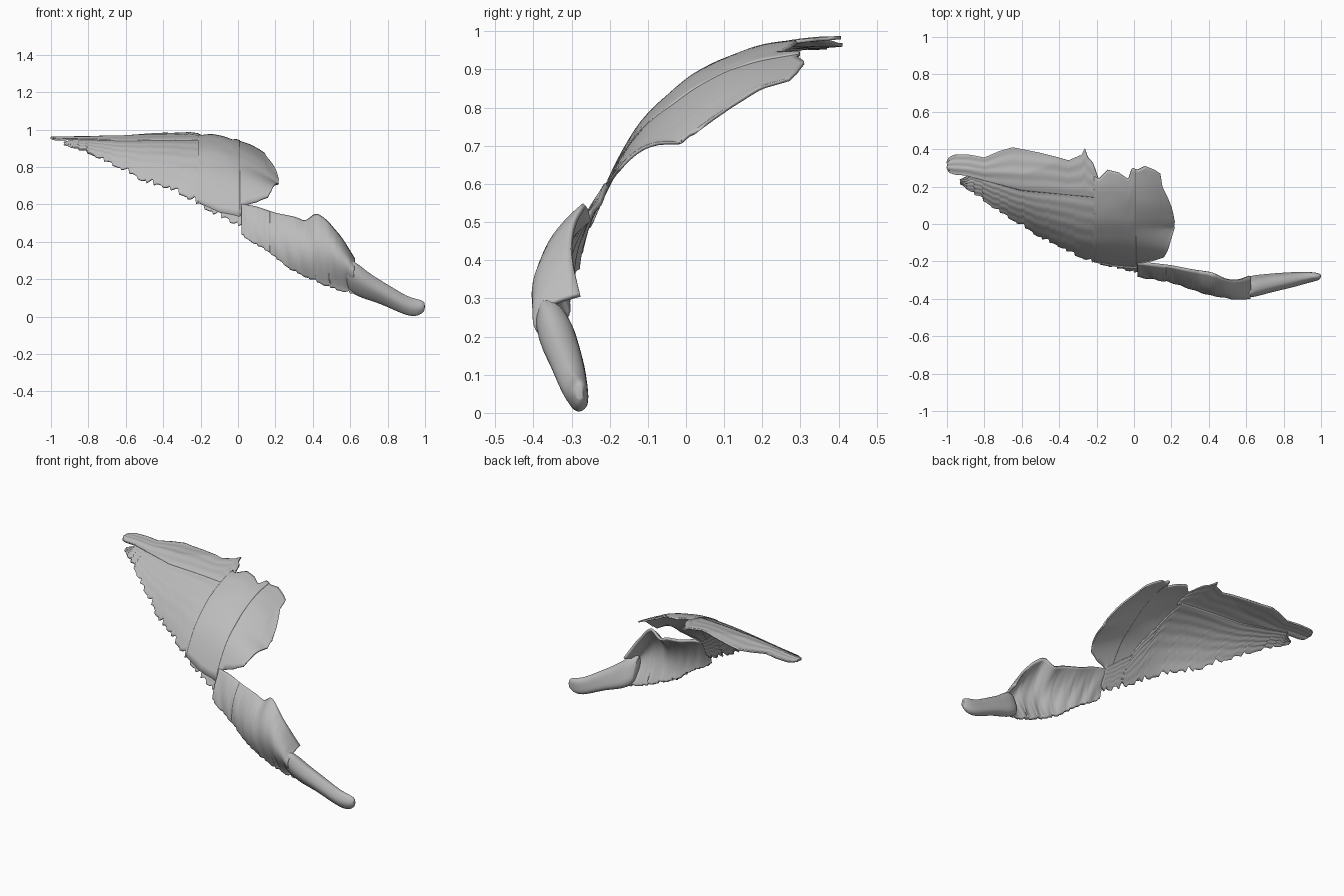
import bpy, math
from mathutils import Vector

cube = bpy.data.objects.get("Cube")
if cube:
    bpy.data.objects.remove(cube, do_unlink=True)

grey = bpy.data.materials.new("plain grey")
grey.use_nodes = True
tone = (0.5, 0.5, 0.5, 1)
grey.diffuse_color = tone
grey.node_tree.nodes["Principled BSDF"].inputs["Base Color"].default_value = tone


def lerp(points, t):
    """Piecewise linear value of a list of (position, value) pairs."""
    if t <= points[0][0]:
        return points[0][1]
    for (a, start), (b, end) in zip(points, points[1:]):
        if t <= b:
            return start + (end - start) * (t - a) / (b - a)
    return points[-1][1]


def soft(points, t, blur=0.03):
    """Same, with the corners rounded off."""
    return sum(lerp(points, t + blur * k / 2) for k in range(-2, 3)) / 5


def ragged(t, step, depth):
    """Saw-tooth notches for feather ends."""
    phase = t / step
    return depth * (phase - math.floor(phase)) * (0.6 + 0.4 * math.sin(phase * 2.3))


def make_object(name, verts, faces, thickness=0):
    mesh = bpy.data.meshes.new(name)
    mesh.from_pydata(verts, [], faces)
    mesh.materials.append(grey)
    obj = bpy.data.objects.new(name, mesh)
    bpy.context.collection.objects.link(obj)
    if thickness:
        shell = obj.modifiers.new("thickness", "SOLIDIFY")
        shell.thickness = thickness
        shell.offset = 0
    bpy.ops.object.select_all(action="DESELECT")
    obj.select_set(True)
    bpy.context.view_layer.objects.active = obj
    bpy.ops.object.shade_smooth_by_angle(angle=math.radians(40))
    return obj


def sheet(name, point, across, along, thickness):
    """Grid surface from point(u, v), with u and v running from 0 to 1."""
    verts = [point(i / across, j / along)
             for i in range(across + 1) for j in range(along + 1)]
    row = along + 1
    faces = [(i * row + j, (i + 1) * row + j, (i + 1) * row + j + 1, i * row + j + 1)
             for i in range(across) for j in range(along)]
    return make_object(name, verts, faces, thickness)


# Domed surface shared by all layers of the feather fan, level towards the tip
ridge = [(-0.28, 0.43), (-0.24, 0.52), (-0.2, 0.615), (-0.15, 0.71), (-0.1, 0.78),
         (0, 0.87), (0.1, 0.925), (0.2, 0.958), (0.3, 0.975), (0.42, 0.985)]
ceiling = [(-1, 0.955), (-0.6, 0.963), (-0.25, 0.99)]


def dome(x, y):
    side = x + 0.2
    if side > 0:
        drop = 0.85 * side ** 2 * min(1, max(0, (y + 0.22) * 5))
    else:
        drop = min(0.75 * math.exp(-9 * (y + 0.05)), 1.5) * side ** 2
    return min(soft(ridge, y) - drop, lerp(ceiling, x))


def fan_layer(name, left, right, low, high, lift, ribs, notch, across, along):
    def point(u, v):
        x = left + (right - left) * u
        bottom = lerp(low, x) + ragged(x, 0.045, notch)
        top = lerp(high, x)
        y = bottom + (top - bottom) * v
        ripple = 0.0012 * math.sin(v * ribs + 2 * math.sin(x * 5))
        return Vector((x, y, dome(x, y) + lift + ripple))
    return sheet(name, point, across, along, 0.009)


# Long feathers: leading layer and trailing layer
split = [(-1, 0.3), (-0.99, 0.275), (-0.96, 0.265), (-0.9, 0.26), (-0.6, 0.18), (-0.18, 0.14)]
leading = [(-1, 0.33), (-0.99, 0.355), (-0.96, 0.37), (-0.88, 0.37), (-0.8, 0.355),
           (-0.72, 0.39), (-0.65, 0.41), (-0.5, 0.38), (-0.42, 0.36), (-0.35, 0.34),
           (-0.28, 0.37), (-0.26, 0.41), (-0.25, 0.36), (-0.22, 0.33), (-0.19, 0.24)]
fan_layer("leading_feathers", -1, -0.19, split, leading, 0.001, 20, 0, 90, 30)

trailing = [(-0.93, 0.21), (-0.8, 0.12), (-0.7, 0.05), (-0.6, -0.01), (-0.5, -0.075),
            (-0.4, -0.12), (-0.3, -0.175), (-0.2, -0.21), (-0.1, -0.235), (0.03, -0.262)]
overlap = [(-0.93, 0.235), (-0.9, 0.25), (-0.87, 0.28), (-0.6, 0.2), (-0.21, 0.16),
           (-0.18, 0), (-0.1, -0.15), (0.03, -0.2)]
fan_layer("trailing_feathers", -0.93, 0.03, trailing, overlap, -0.003, 35, 0.022, 170, 40)

# Short covering feathers in two overlapping panels
cover_low = [(-0.22, -0.2), (-0.1, -0.225), (0.01, -0.235), (0.04, -0.205), (0.1, -0.195),
             (0.16, -0.175), (0.18, -0.14), (0.2, -0.07), (0.215, -0.02)]
cover_high = [(-0.22, 0.26), (-0.19, 0.24), (-0.14, 0.29), (-0.08, 0.275), (-0.03, 0.24),
              (-0.01, 0.3), (0.02, 0.29), (0.06, 0.31), (0.11, 0.29), (0.14, 0.27),
              (0.15, 0.2), (0.18, 0.14), (0.2, 0.09), (0.215, 0.03)]
fan_layer("outer_coverts", -0.215, 0.01, cover_low, cover_high, 0.003, 18, 0, 30, 30)
fan_layer("inner_coverts", -0.005, 0.215, cover_low, cover_high, 0, 12, 0, 40, 30)

# Curved inner wing: lower edge, bulging middle and upper edge
top_z = [(0.02, 0.6), (0.1, 0.585), (0.2, 0.55), (0.3, 0.53), (0.36, 0.505), (0.42, 0.55),
         (0.47, 0.515), (0.55, 0.42), (0.6, 0.34), (0.63, 0.29)]
top_y = [(0.02, -0.205), (0.2, -0.225), (0.3, -0.245), (0.42, -0.262), (0.5, -0.3),
         (0.57, -0.3), (0.63, -0.27)]
mid_y = [(0.02, -0.245), (0.2, -0.295), (0.3, -0.335), (0.4, -0.37), (0.55, -0.4), (0.63, -0.39)]
low_z = [(0.02, 0.43), (0.1, 0.38), (0.17, 0.34), (0.25, 0.275), (0.3, 0.24), (0.4, 0.195),
         (0.5, 0.15), (0.63, 0.115)]
low_y = [(0.02, -0.275), (0.2, -0.302), (0.4, -0.33), (0.63, -0.32)]


def inner_wing(u, v):
    x = 0.02 + 0.6 * u
    low = lerp(low_z, x) + ragged(x, 0.035, 0.014)
    z = low + (soft(top_z, x, 0.015) - low) * v
    middle = 2 * soft(mid_y, x) - (soft(low_y, x) + soft(top_y, x)) / 2
    w = v ** (1 + 0.8 * u ** 4)  # the bulge rises towards the arm
    y = (1 - w) ** 2 * soft(low_y, x) + 2 * w * (1 - w) * middle + w ** 2 * soft(top_y, x)
    y += 0.003 * math.sin(x * 75 + v * 5) * (1 - v)
    return Vector((x, y, z))


sheet("inner_wing", inner_wing, 110, 30, 0.014)

# Narrow overlapping band at the wing joint
sheet("joint_band", lambda u, v: inner_wing(u * 0.25, v) + Vector((0, -0.004, 0)), 25, 20, 0.01)

# Solid tapering arm: (x, y, z, half depth, half height, forward lean of the top)
stations = [(0.57, -0.35, 0.23, 0.03, 0.075, 0.03), (0.62, -0.335, 0.21, 0.052, 0.093, 0.03),
            (0.68, -0.324, 0.17, 0.05, 0.078, 0.022), (0.75, -0.31, 0.137, 0.046, 0.064, 0.016),
            (0.84, -0.297, 0.09, 0.04, 0.058, 0.01), (0.9, -0.287, 0.058, 0.034, 0.052, 0.005),
            (0.95, -0.281, 0.047, 0.027, 0.048, 0), (0.985, -0.28, 0.052, 0.02, 0.036, 0),
            (1, -0.279, 0.054, 0.011, 0.02, 0)]
sides = 24
verts, faces = [], []
for x, y, z, depth, height, lean in stations:
    for k in range(sides):
        angle = math.tau * k / sides
        groove = 1 - 0.1 * math.cos(3 * angle)
        verts.append((x, y + depth * math.cos(angle) * groove - lean * math.sin(angle),
                      z + height * math.sin(angle)))
for s in range(len(stations) - 1):
    for k in range(sides):
        n = (k + 1) % sides
        faces.append((s * sides + k, s * sides + n, (s + 1) * sides + n, (s + 1) * sides + k))
faces.append(tuple(reversed(range(sides))))
faces.append(tuple(range(len(verts) - sides, len(verts))))
arm = make_object("wing_arm", verts, faces)
rounding = arm.modifiers.new("rounding", "SUBSURF")
rounding.levels = rounding.render_levels = 1
